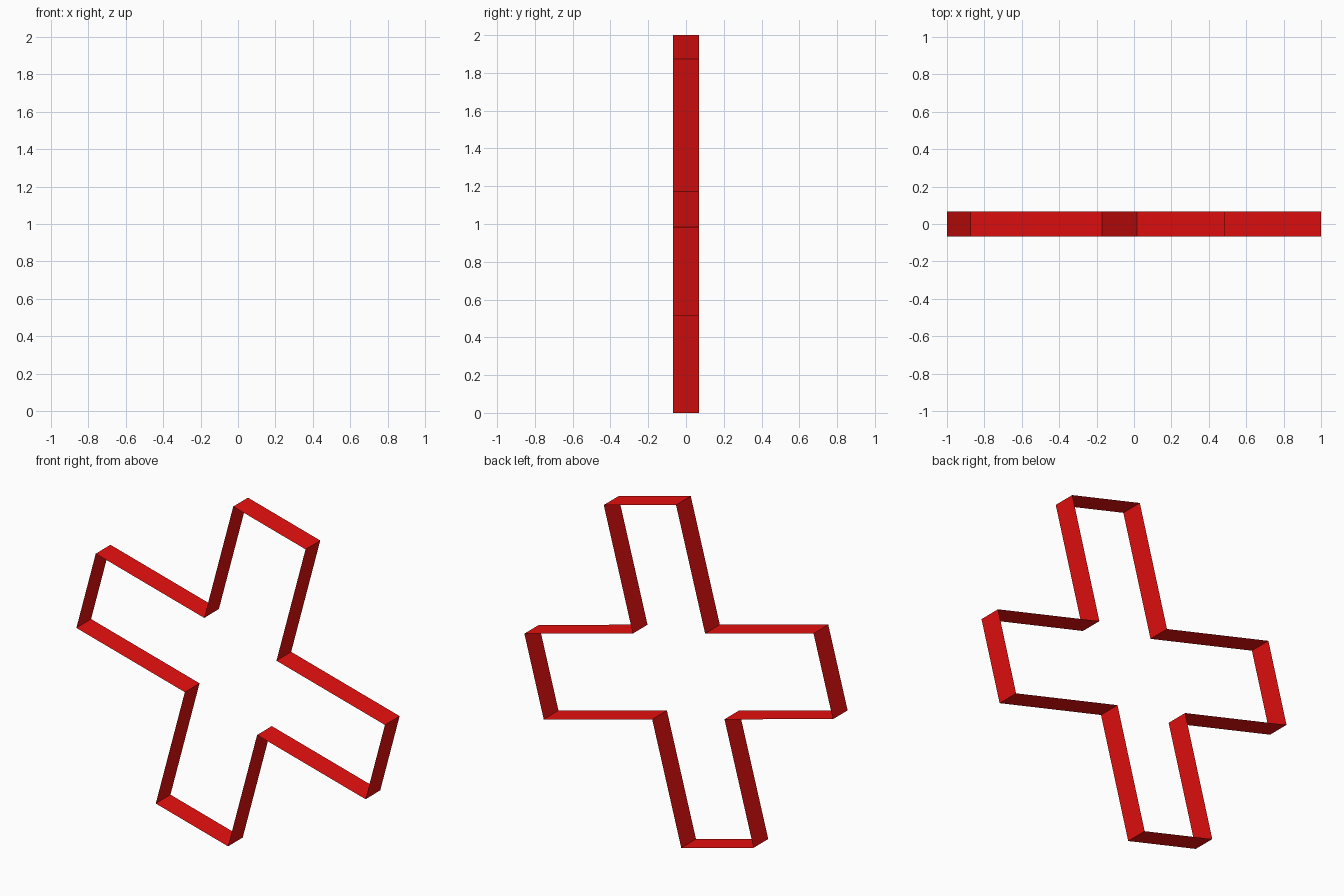
import bpy, bmesh
from math import sin, cos, radians

if "Cube" in bpy.data.objects:
    bpy.data.objects.remove(bpy.data.objects["Cube"])

TILT = radians(15)   # the cross leans to the right seen from the front
R = 1 / (cos(TILT) + sin(TILT) / 4)   # arm reach
H = R / 4                             # half arm width
HALF_DEPTH = 0.068

red = bpy.data.materials.new("red")
red.diffuse_color = (0.8, 0.005, 0.005, 1)
red.use_nodes = True
red.node_tree.nodes["Principled BSDF"].inputs["Base Color"].default_value = red.diffuse_color

# Outline: one arm's three corners, turned through four quarter turns
outline = []
for k in range(4):
    a = TILT + k * radians(90)
    for x, z in ((-H, R), (H, R), (H, H)):
        outline.append((x * cos(a) + z * sin(a), 1 - x * sin(a) + z * cos(a)))

# Open ribbon wall following the outline, with no front or back cap
bm = bmesh.new()
front = [bm.verts.new((x, -HALF_DEPTH, z)) for x, z in outline]
back = [bm.verts.new((x, HALF_DEPTH, z)) for x, z in outline]
n = len(outline)
for i in range(n):
    j = (i + 1) % n
    bm.faces.new((front[i], front[j], back[j], back[i]))

mesh = bpy.data.meshes.new("cross_wall")
bm.to_mesh(mesh)
bm.free()
mesh.materials.append(red)
wall = bpy.data.objects.new("cross_wall", mesh)
bpy.context.collection.objects.link(wall)
